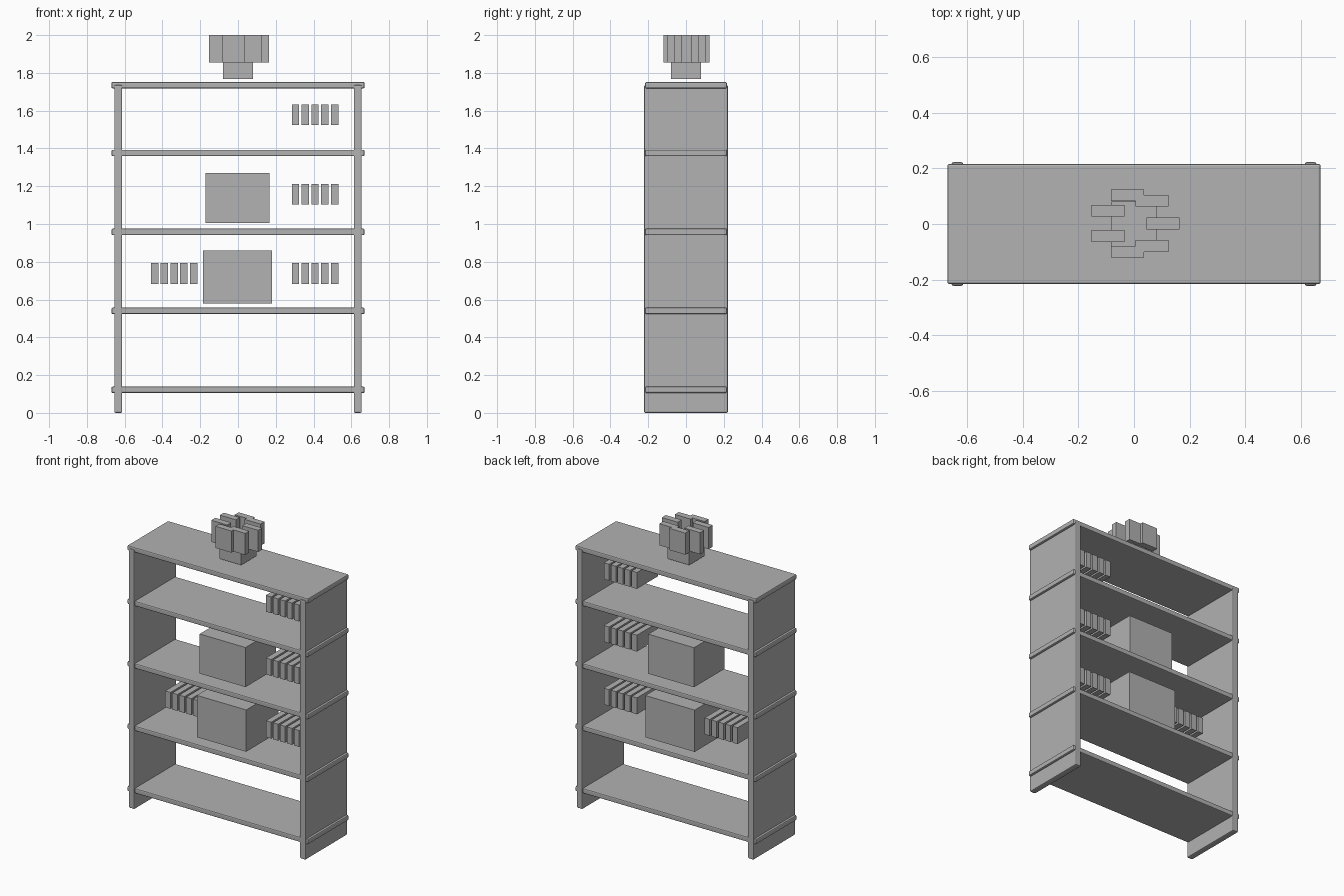
import bpy
import math

if "Cube" in bpy.data.objects:
    bpy.data.objects.remove(bpy.data.objects["Cube"])

grey = bpy.data.materials.new("plain grey")
grey.diffuse_color = (0.445, 0.445, 0.445, 1)
grey.use_nodes = True
grey.node_tree.nodes["Principled BSDF"].inputs["Base Color"].default_value = grey.diffuse_color


def box(name, x, y, z, bevel=0.0):
    """Box from (min, max) ranges, with optional softened edges."""
    ranges = (x, y, z)
    bpy.ops.mesh.primitive_cube_add(size=1, location=[(a + b) / 2 for a, b in ranges])
    ob = bpy.context.object
    ob.name = name
    ob.scale = [b - a for a, b in ranges]
    bpy.ops.object.transform_apply(location=False, rotation=False, scale=True)
    ob.data.materials.append(grey)
    if bevel:
        mod = ob.modifiers.new("soft edges", "BEVEL")
        mod.width = bevel
        mod.segments = 2
    return ob


# Upright side panels
for name, s in (("left", -1), ("right", 1)):
    box(name + "_side_panel", sorted((s * 0.613, s * 0.655)), (-0.222, 0.222), (0, 1.735), 0.007)

# Shelves running through the panels
for i in range(5):
    z = 0.122 + i * 0.418 if i < 4 else 1.735
    box(f"shelf_{i + 1}", (-0.67, 0.67), (-0.216, 0.216), (z - 0.017, z + 0.017), 0.007)

# Storage boxes
box("upper_storage_box", (-0.172, 0.168), (-0.16, 0.16), (1.005, 1.27))
box("lower_storage_box", (-0.185, 0.181), (-0.172, 0.172), (0.58, 0.86))

# Rows of five books
for row, x0, z0 in (("top_right", 0.285, 1.523), ("middle_right", 0.285, 1.103),
                    ("lower_right", 0.285, 0.683), ("lower_left", -0.461, 0.683)):
    for i in range(5):
        x = x0 + i * 0.0517
        box(f"book_{row}_{i + 1}", (x, x + 0.039), (-0.112, 0.112), (z0, z0 + 0.11))

# Plant pot with a ring of seven block leaves
box("plant_pot", (-0.08, 0.08), (-0.08, 0.08), (1.768, 1.856))
for i in range(7):
    a = math.tau * i / 7
    x, y = 0.104 * math.cos(a), 0.104 * math.sin(a) + 0.002
    box(f"leaf_{i + 1}", (x - 0.059, x + 0.059), (y - 0.021, y + 0.021), (1.855, 2.0))
